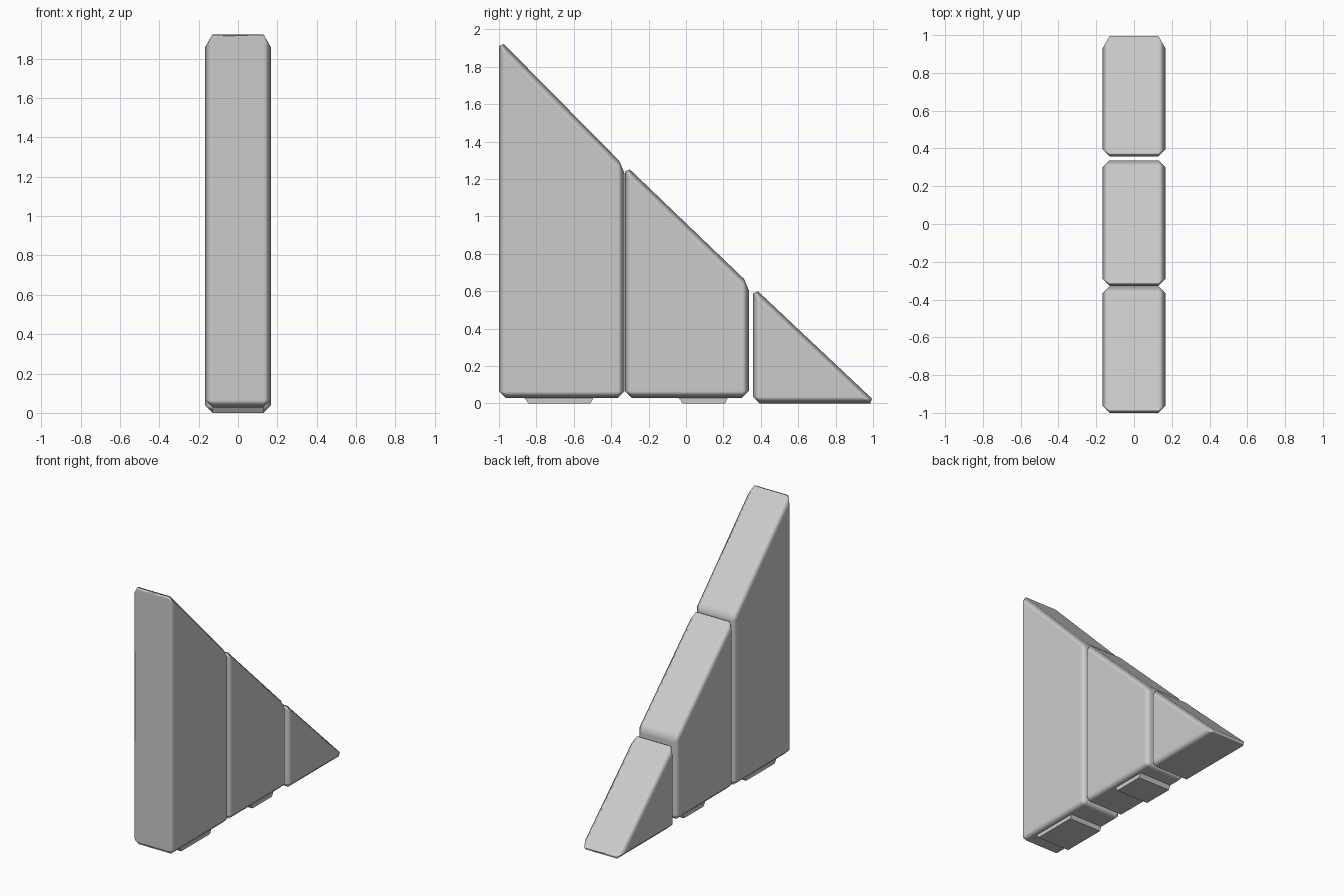
import bpy, bmesh, math

if "Cube" in bpy.data.objects:
    bpy.data.objects.remove(bpy.data.objects["Cube"])

HALF = 0.167   # half width of the blocks
BEVEL = 0.037  # chamfer size


def prism(name, profile, half, bevel=0.0):
    """Extrude a (y, z) profile symmetrically along x and chamfer its edges."""
    bm = bmesh.new()
    face = bm.faces.new([bm.verts.new((-half, y, z)) for y, z in profile])
    ext = bmesh.ops.extrude_face_region(bm, geom=[face])
    verts = [v for v in ext["geom"] if isinstance(v, bmesh.types.BMVert)]
    bmesh.ops.translate(bm, verts=verts, vec=(2 * half, 0, 0))
    if bevel:
        bmesh.ops.bevel(bm, geom=bm.edges[:], offset=bevel, offset_type='OFFSET',
                        segments=1, profile=0.5, affect='EDGES')
    bmesh.ops.recalc_face_normals(bm, faces=bm.faces[:])
    me = bpy.data.meshes.new(name)
    bm.to_mesh(me)
    bm.free()
    ob = bpy.data.objects.new(name, me)
    bpy.context.collection.objects.link(ob)
    if bevel:
        # Soft chamfers, flat main faces
        bpy.ops.object.select_all(action='DESELECT')
        ob.select_set(True)
        bpy.context.view_layer.objects.active = ob
        bpy.ops.object.shade_smooth_by_angle(angle=math.radians(75))
        wn = ob.modifiers.new("weighted_normals", 'WEIGHTED_NORMAL')
        wn.keep_sharp = True
        wn.weight = 100
    return ob


# Three sloped blocks forming the ramp
prism("tall_block", [(-1, 0.028), (-0.33, 0.028), (-0.33, 1.27), (-1, 1.948)], HALF, BEVEL)
prism("middle_block", [(-0.327, 0.03), (0.337, 0.03), (0.337, 0.64), (-0.327, 1.277)], HALF, BEVEL)
prism("toe_wedge", [(0.358, 0), (1.022, 0), (0.358, 0.625)], HALF, BEVEL)

# Shallow feet under the two taller blocks
for name, y0, y1 in (("tall_block_foot", -0.865, -0.495), ("middle_block_foot", -0.04, 0.225)):
    prism(name, [(y0, 0.032), (y0 + 0.022, 0), (y1 - 0.016, 0), (y1, 0.032)], 0.13)
